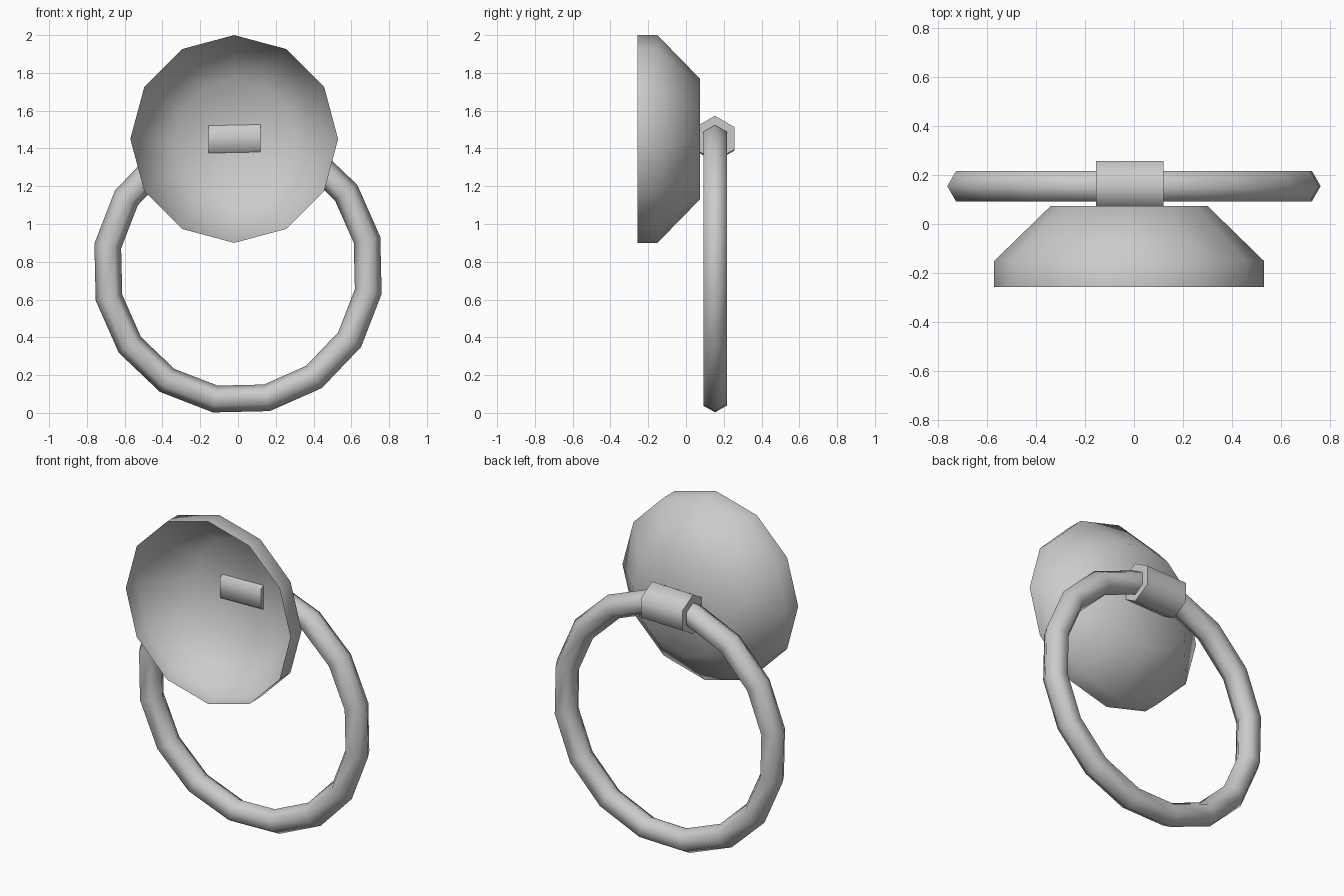
import bpy, bmesh
from math import sin, cos, pi, radians

if "Cube" in bpy.data.objects:
    bpy.data.objects.remove(bpy.data.objects["Cube"])


def finish(bm, name):
    bmesh.ops.recalc_face_normals(bm, faces=bm.faces)
    for f in bm.faces:
        f.smooth = True
    me = bpy.data.meshes.new(name)
    bm.to_mesh(me)
    bm.free()
    ob = bpy.data.objects.new(name, me)
    bpy.context.collection.objects.link(ob)
    return ob


def bridge(bm, a, b):
    n = len(a)
    for i in range(n):
        bm.faces.new((a[i], a[(i + 1) % n], b[(i + 1) % n], b[i]))


def circle(bm, n, point):
    return [bm.verts.new(point(2 * pi * i / n)) for i in range(n)]


# back plate: 12-sided hollow dish, open on the front side
bm = bmesh.new()
rings = [circle(bm, 12, lambda a: (-0.02 + r * cos(a), y, 1.45 + r * sin(a)))
         for y, r in ((-0.256, 0.55), (-0.151, 0.55), (0.073, 0.32))]
for a, b in zip(rings, rings[1:]):
    bridge(bm, a, b)
bm.faces.new(rings[-1])
finish(bm, "back_plate")

# pull ring: 16 segments with a hexagonal section
CY, CZ, R = 0.154, 0.763, 0.70
START, STEP = radians(-9.9), radians(22.5)


def ring_section(bm, k):
    t = START + STEP * k
    return circle(bm, 6, lambda a: ((R + 0.072 * cos(a)) * cos(t),
                                    CY + 0.072 * sin(a),
                                    CZ + (R + 0.072 * cos(a)) * sin(t)))


bm = bmesh.new()
secs = [ring_section(bm, k) for k in range(16)]
for k in range(16):
    bridge(bm, secs[k], secs[(k + 1) % 16])
finish(bm, "pull_ring")

# knuckle: hexagonal sleeve around the top segment of the ring
bm = bmesh.new()
ends = [circle(bm, 6, lambda a: (x, CY - 0.001 + 0.119 * sin(a), z + 0.119 * cos(a)))
        for x, z in ((-0.155, 1.448), (0.12, 1.454))]
bridge(bm, *ends)
for e in ends:
    bm.faces.new(e)
knuckle = finish(bm, "knuckle")
bpy.context.view_layer.objects.active = knuckle
knuckle.select_set(True)
bpy.ops.object.shade_smooth_by_angle(angle=radians(65))
